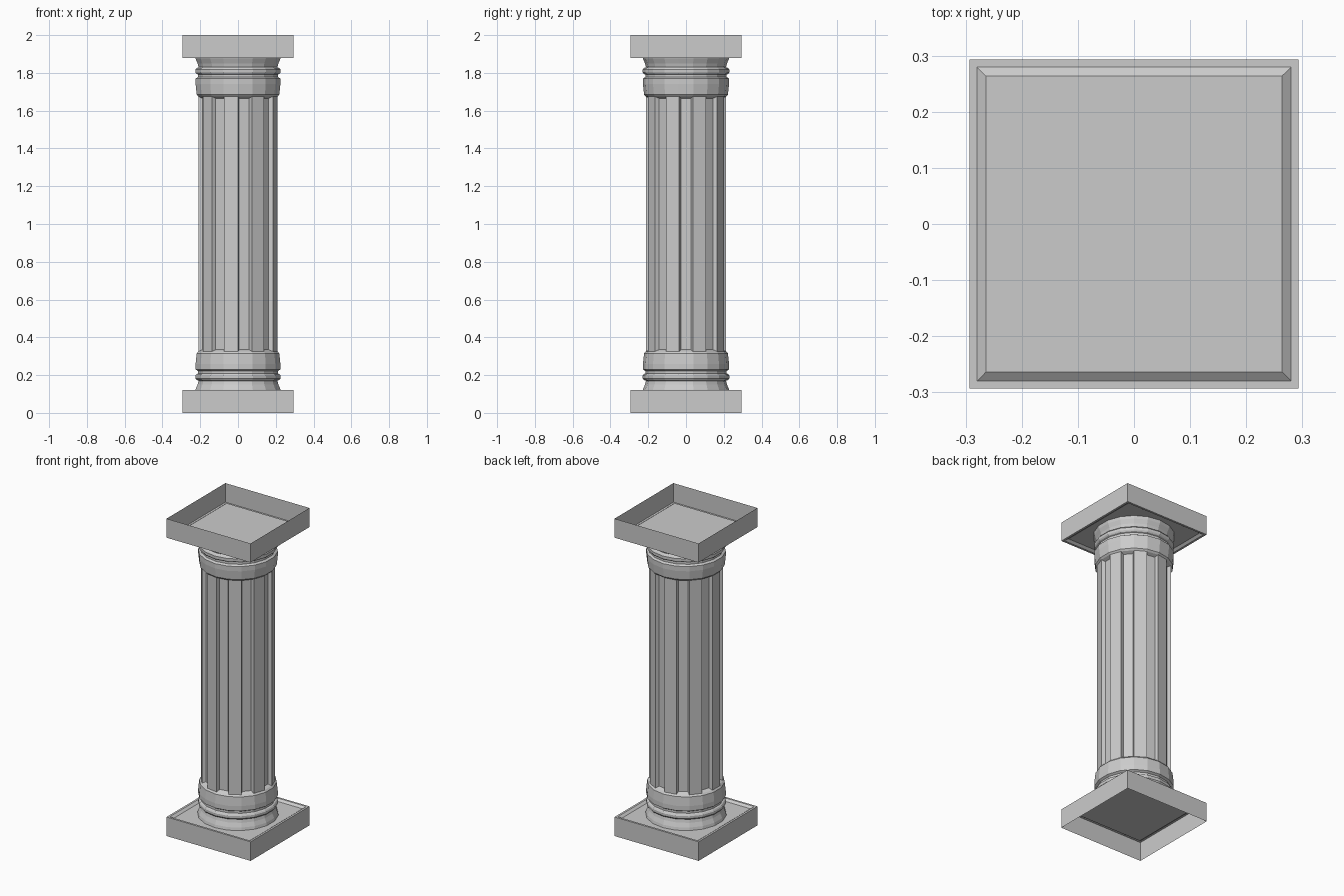
import bpy, bmesh, math

if "Cube" in bpy.data.objects:
    bpy.data.objects.remove(bpy.data.objects["Cube"])


def loft(name, rings, cap=False, flute_band=None):
    """Skin a stack of equal-sized point rings; optionally cap the last ring and cut flutes."""
    bm = bmesh.new()
    loops = [[bm.verts.new(p) for p in ring] for ring in rings]
    n = len(loops[0])
    flutes = []
    for i, (a, b) in enumerate(zip(loops, loops[1:])):
        for j in range(n):
            k = (j + 1) % n
            f = bm.faces.new((a[j], a[k], b[k], b[j]))
            if i == flute_band and j % 2:
                flutes.append(f)
    if cap:
        bm.faces.new(loops[-1])
    bm.normal_update()
    if flutes:
        bmesh.ops.inset_individual(bm, faces=flutes, thickness=0.01, depth=-0.02,
                                   use_even_offset=True)
    me = bpy.data.meshes.new(name)
    bm.to_mesh(me)
    bm.free()
    ob = bpy.data.objects.new(name, me)
    bpy.context.collection.objects.link(ob)
    return ob


def flip(me):
    """Mirror a mesh about the mid height z = 1."""
    for v in me.vertices:
        v.co.z = 2 - v.co.z
    me.flip_normals()


def circle(r, z, n=18):
    return [(r * math.cos(t), r * math.sin(t), z)
            for t in (math.radians(10 + 360 * j / n) for j in range(n))]


def square(h, z):
    return [(-h, -h, z), (h, -h, z), (h, h, z), (-h, h, z)]


# Square plinth and matching top slab: open outer side, shallow recess facing the column
slab = [square(0.293, 0), square(0.293, 0.12), square(0.28, 0.12), square(0.264, 0.108)]
loft("plinth", slab, cap=True)
flip(loft("top_slab", slab, cap=True).data)

# Column: moulded base profile, fluted shaft, mirrored capital
base = [(0.232, 0.108), (0.228, 0.125), (0.217, 0.15), (0.212, 0.17),
        (0.224, 0.175), (0.229, 0.182), (0.229, 0.197), (0.224, 0.205),
        (0.215, 0.209), (0.215, 0.222), (0.228, 0.23), (0.228, 0.26),
        (0.222, 0.315), (0.213, 0.325)]
profile = base + [(r, 2 - z) for r, z in reversed(base)]
loft("fluted_column", [circle(r, z) for r, z in profile], flute_band=len(base) - 1)
